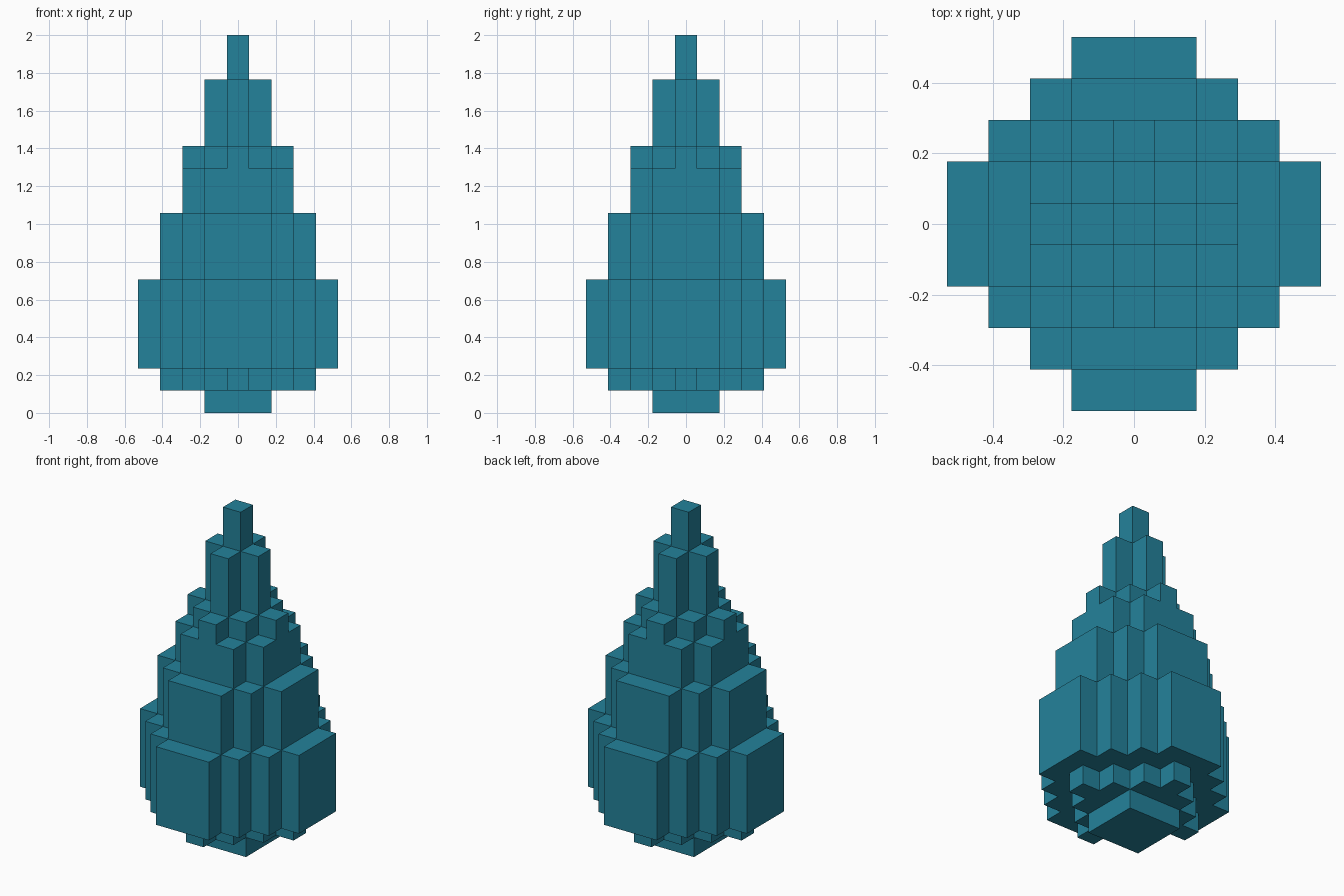
import bpy
import bmesh

cube = bpy.data.objects.get("Cube")
if cube:
    bpy.data.objects.remove(cube, do_unlink=True)

U = 2 / 17  # edge of one block

# Single flat colour
teal = bpy.data.materials.new("teal")
teal.use_nodes = True
colour = (0.0176, 0.2232, 0.3278, 1)
teal.diffuse_color = colour
bsdf = next(n for n in teal.node_tree.nodes if n.type == 'BSDF_PRINCIPLED')
bsdf.inputs["Base Color"].default_value = colour
bsdf.inputs["Roughness"].default_value = 0.8


def stepped_outline(reach):
    """Blocky outline; reach[r] is how many blocks row r extends from the centre."""
    quarter = []
    for r, w in enumerate(reach):
        last = r == len(reach) - 1
        if last or reach[r + 1] != w:
            quarter.append((w + 0.5, r + 0.5))
            if not last:
                quarter.append((reach[r + 1] + 0.5, r + 0.5))
    outline = []
    for _ in range(4):  # turn the quarter around the axis
        outline += quarter
        quarter = [(-y, x) for x, y in quarter]
    return outline


def tier(name, z0, z1, reach):
    """Extrude a stepped outline between two block heights."""
    bm = bmesh.new()
    base = bm.faces.new([bm.verts.new((x * U, y * U, z0 * U))
                         for x, y in stepped_outline(reach)])
    top = bmesh.ops.extrude_face_region(bm, geom=[base])["geom"]
    bmesh.ops.translate(bm, vec=(0, 0, (z1 - z0) * U),
                        verts=[v for v in top if isinstance(v, bmesh.types.BMVert)])
    bmesh.ops.recalc_face_normals(bm, faces=bm.faces)
    mesh = bpy.data.meshes.new(name)
    bm.to_mesh(mesh)
    bm.free()
    mesh.materials.append(teal)
    obj = bpy.data.objects.new(name, mesh)
    bpy.context.collection.objects.link(obj)


# Tiers of the drop, from the base to the tip
tier("base_block", 0, 1, [1, 1])
tier("lower_diamond", 1, 2, [3, 2, 1, 0])
tier("wide_belly", 2, 6, [4, 4, 3, 2, 1])
tier("upper_belly", 6, 9, [3, 3, 2, 1])
tier("shoulder", 9, 11, [2, 2, 1])
tier("shoulder_diamond", 11, 12, [2, 1, 0])
tier("neck_cross", 12, 15, [1, 0])
tier("tip", 15, 17, [0])
